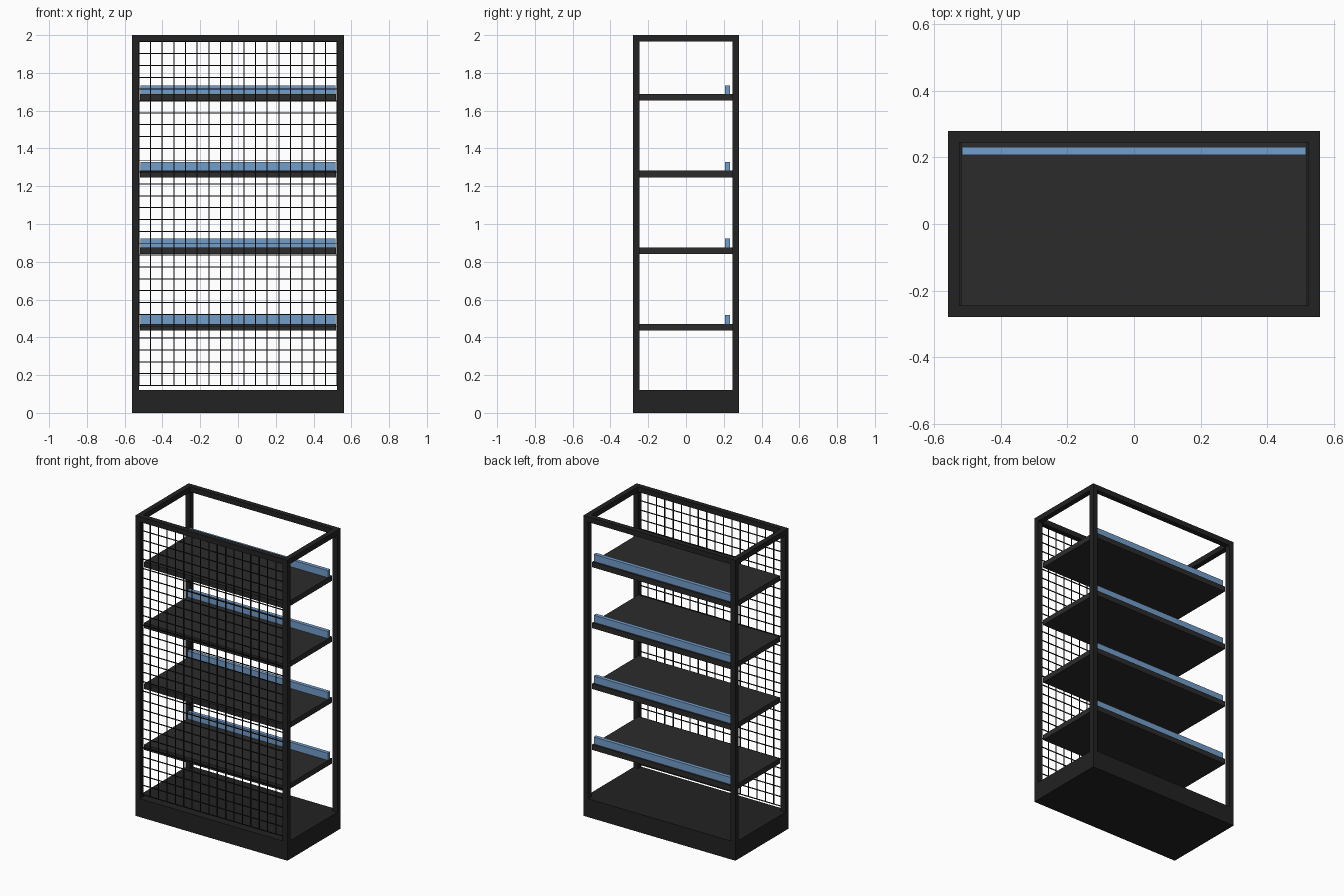
import bpy, bmesh
from mathutils import Matrix, Vector

if "Cube" in bpy.data.objects:
    bpy.data.objects.remove(bpy.data.objects["Cube"])


def material(name, rgb):
    m = bpy.data.materials.new(name)
    m.diffuse_color = (*rgb, 1)
    m.use_nodes = True
    m.node_tree.nodes["Principled BSDF"].inputs["Base Color"].default_value = m.diffuse_color
    return m


FRAME = material("dark_steel", (0.016, 0.016, 0.016))
SHELF = material("shelf_grey", (0.024, 0.024, 0.024))
WIRE = material("wire_black", (0.010, 0.010, 0.010))
BLUE = material("label_blue", (0.17, 0.34, 0.60))


def boxes(name, spans, mat):
    """One object made of boxes, each given as (min corner, max corner)."""
    bm = bmesh.new()
    for lo, hi in spans:
        lo, hi = Vector(lo), Vector(hi)
        bmesh.ops.create_cube(bm, size=1, matrix=Matrix.Translation((lo + hi) / 2)
                              @ Matrix.Diagonal((*(hi - lo), 1)))
    mesh = bpy.data.meshes.new(name)
    bm.to_mesh(mesh)
    bm.free()
    mesh.materials.append(mat)
    ob = bpy.data.objects.new(name, mesh)
    bpy.context.collection.objects.link(ob)
    return ob


X, Y, H, T = 0.56, 0.28, 2.0, 0.035   # half width, half depth, height, tube size
BASE = 0.122
XI, YI = X - T, Y - T                 # inner faces of the posts

# Plinth
boxes("base", [((-X, -Y, 0), (X, Y, BASE))], FRAME)

# Corner posts and top rails
for fb, y in (("front", -Y), ("back", YI)):
    for side, x in (("left", -X), ("right", XI)):
        boxes(f"{fb}_{side}_post", [((x, y, BASE), (x + T, y + T, H))], FRAME)
    boxes(f"{fb}_top_rail", [((-XI, y, H - T), (XI, y + T, H))], FRAME)
for side, x in (("left", -X), ("right", XI)):
    boxes(f"{side}_top_rail", [((x, -YI, H - T), (x + T, YI, H))], FRAME)

# Shelves, each with a blue lip along the back
for i in range(4):
    top = 0.471 + i * 0.4055
    boxes(f"shelf_{i + 1}", [((-0.52, -YI, top - T), (0.52, YI, top))], SHELF)
    boxes(f"shelf_lip_{i + 1}",
          [((-0.517, 0.207, top), (0.517, 0.232, top + 0.047))], BLUE)

# Wire grid across the front
W, YW, Z0, Z1 = 0.0025, -0.262, 0.145, 1.965
columns, rows = 17, 29
wires = []
for i in range(columns + 1):
    x = -XI + 2 * XI * i / columns
    wires.append(((x - W, YW - W, Z0), (x + W, YW + W, Z1)))
for i in range(rows + 1):
    z = Z0 + (Z1 - Z0) * i / rows
    wires.append(((-XI, YW - W, z - W), (XI, YW + W, z + W)))
boxes("front_wire_grid", wires, WIRE)
